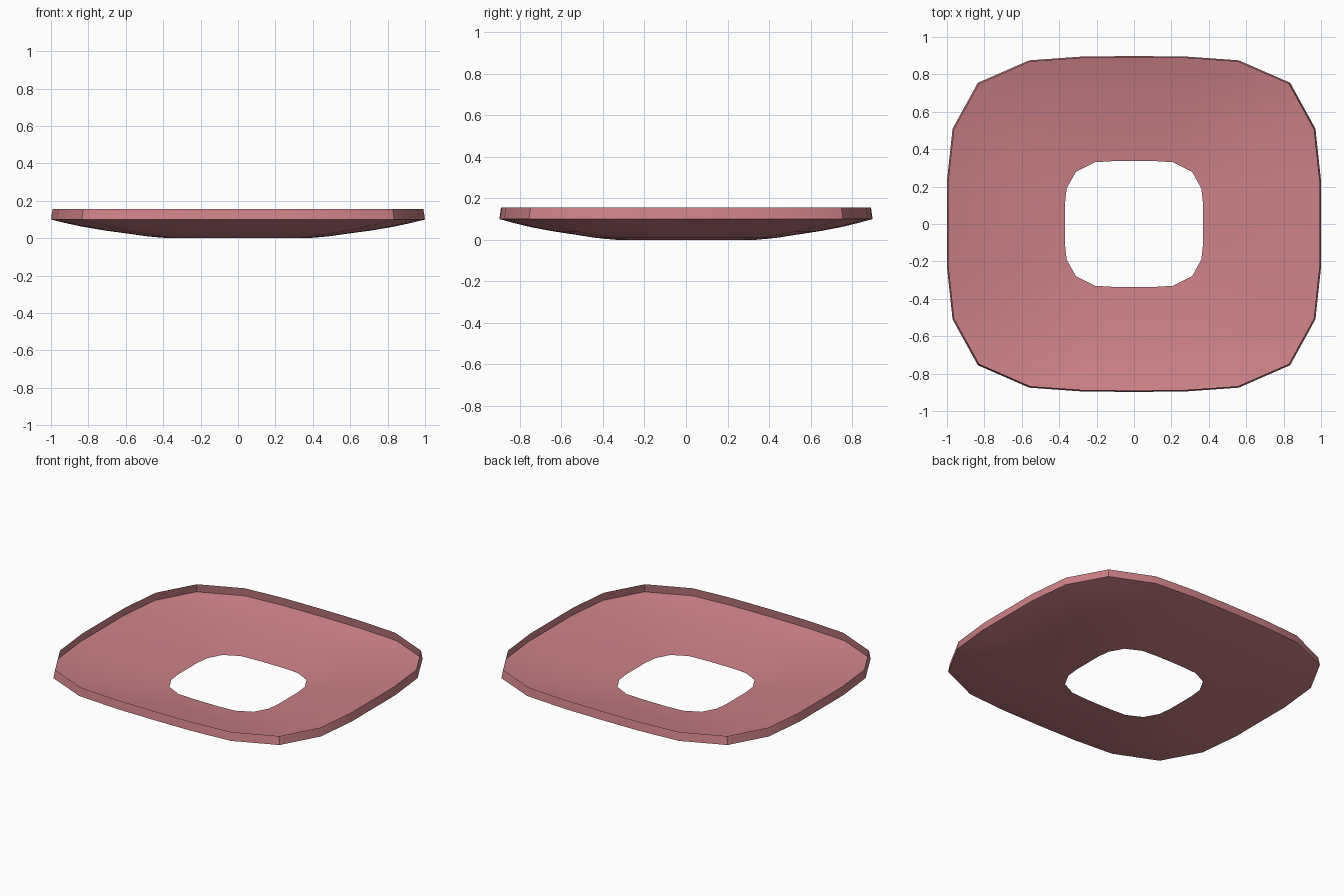
import bpy
import bmesh

cube = bpy.data.objects.get("Cube")
if cube:
    bpy.data.objects.remove(cube, do_unlink=True)

# One dusty pink material
pink = bpy.data.materials.new("dusty pink")
pink.use_nodes = True
colour = (0.60, 0.22, 0.24, 1.0)
pink.diffuse_color = colour
pink.node_tree.nodes["Principled BSDF"].inputs["Base Color"].default_value = colour

# Quarter outlines of the plate edge and of the hole, from +x round to +y
OUTER = [(1, 0), (1, .23), (.97, .51), (.835, .755), (.56, .875), (.28, .895), (0, .898)]
INNER = [(.37, 0), (.37, .1), (.36, .19), (.31, .28), (.21, .33), (.1, .337), (0, .338)]


def full_loop(quarter):
    """Mirror a quarter outline into a closed counter-clockwise loop."""
    half = quarter + [(-x, y) for x, y in quarter[-2::-1]]
    return half + [(x, -y) for x, y in half[-2:0:-1]]


def loft(name, rings):
    """Skin a list of 3D rings with quads, shaded smooth with sharp corners."""
    bm = bmesh.new()
    loops = [[bm.verts.new(p) for p in ring] for ring in rings]
    n = len(loops[0])
    for a, b in zip(loops, loops[1:]):
        for i in range(n):
            j = (i + 1) % n
            bm.faces.new((a[i], b[i], b[j], a[j]))
    mesh = bpy.data.meshes.new(name)
    bm.to_mesh(mesh)
    bm.free()
    mesh.materials.append(pink)
    obj = bpy.data.objects.new(name, mesh)
    bpy.context.collection.objects.link(obj)
    bpy.ops.object.select_all(action='DESELECT')
    obj.select_set(True)
    bpy.context.view_layer.objects.active = obj
    bpy.ops.object.shade_smooth_by_angle(angle=0.52)
    return obj


outer, inner = full_loop(OUTER), full_loop(INNER)

# Shallow dish: rises from the hole to the outer edge, facing up
profile = [(0, 0), (.17, .009), (.34, .024), (.54, .041), (.73, .061), (.87, .080), (1, .1)]
loft("dish", [[(a[0] + (b[0] - a[0]) * t, a[1] + (b[1] - a[1]) * t, z)
               for a, b in zip(inner, outer)] for t, z in profile])

# Upright lip leaning slightly inward, facing out
loft("rim", [[(x * s, y * s, z) for x, y in outer]
             for s, z in ((.991, .155), (1, .1))])
